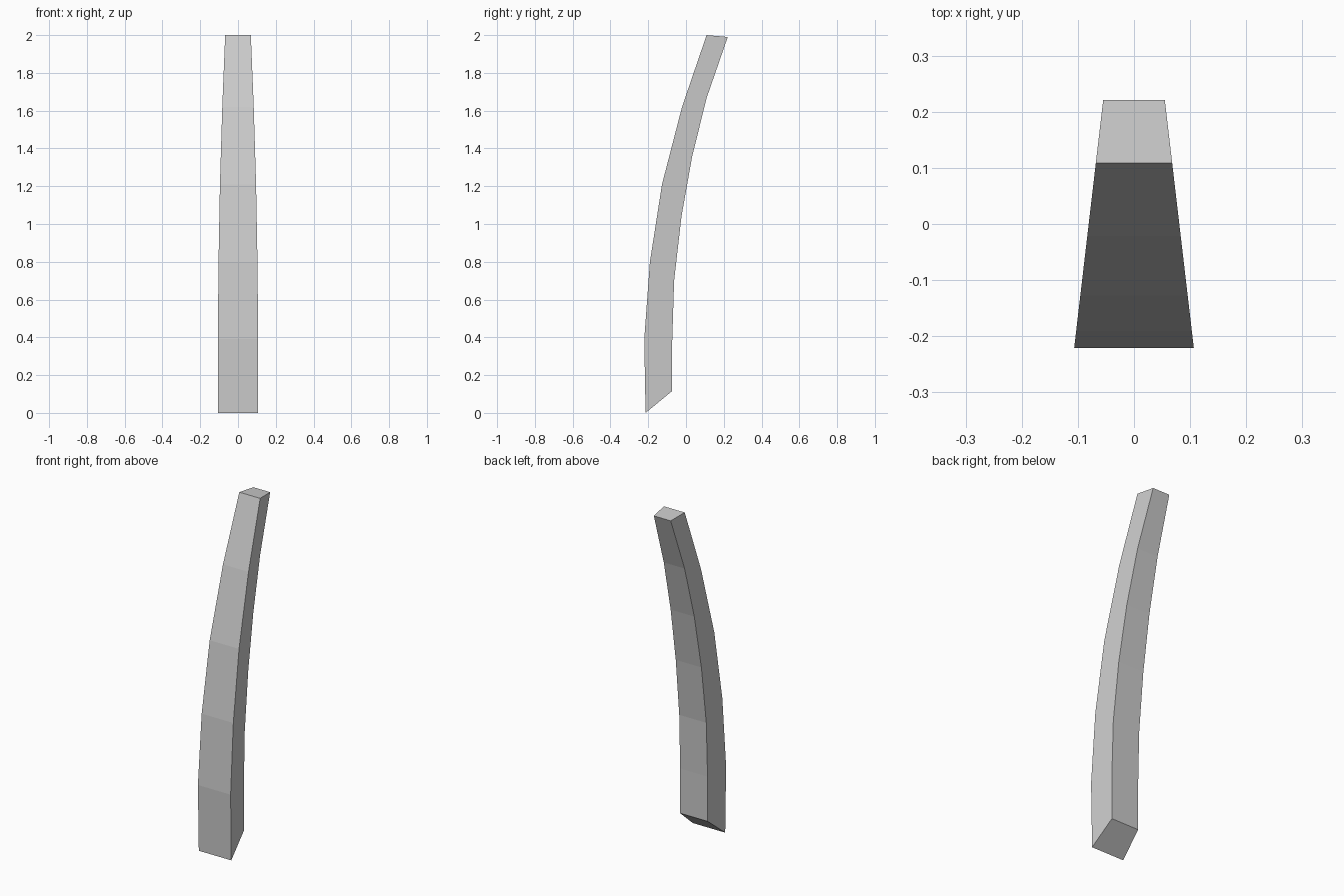
import bpy, bmesh

if "Cube" in bpy.data.objects:
    bpy.data.objects.remove(bpy.data.objects["Cube"])

# Side profile (y, z): front edge going up, then back edge going down
front = [(-0.214, 0.0), (-0.221, 0.39), (-0.191, 0.80), (-0.127, 1.21), (-0.021, 1.62), (0.109, 2.0)]
back = [(0.221, 1.99), (0.11, 1.67), (0.033, 1.36), (-0.024, 1.04), (-0.063, 0.70), (-0.073, 0.38), (-0.073, 0.116)]
profile = front + back


def half_width(y):
    # Flat sides taper towards the back
    return 0.1065 - 0.0515 * (y + 0.22) / 0.44


# Curved post: the profile drawn on both sides and joined by a strip of quads
bm = bmesh.new()
left, right = [[bm.verts.new((s * half_width(y), y, z)) for y, z in profile] for s in (-1, 1)]
bm.faces.new(left)
bm.faces.new(right)
n = len(profile)
for i in range(n):
    j = (i + 1) % n
    bm.faces.new((left[i], left[j], right[j], right[i]))
bmesh.ops.recalc_face_normals(bm, faces=bm.faces)

mesh = bpy.data.meshes.new("curved_post")
bm.to_mesh(mesh)
bm.free()
bpy.context.collection.objects.link(bpy.data.objects.new("curved_post", mesh))
